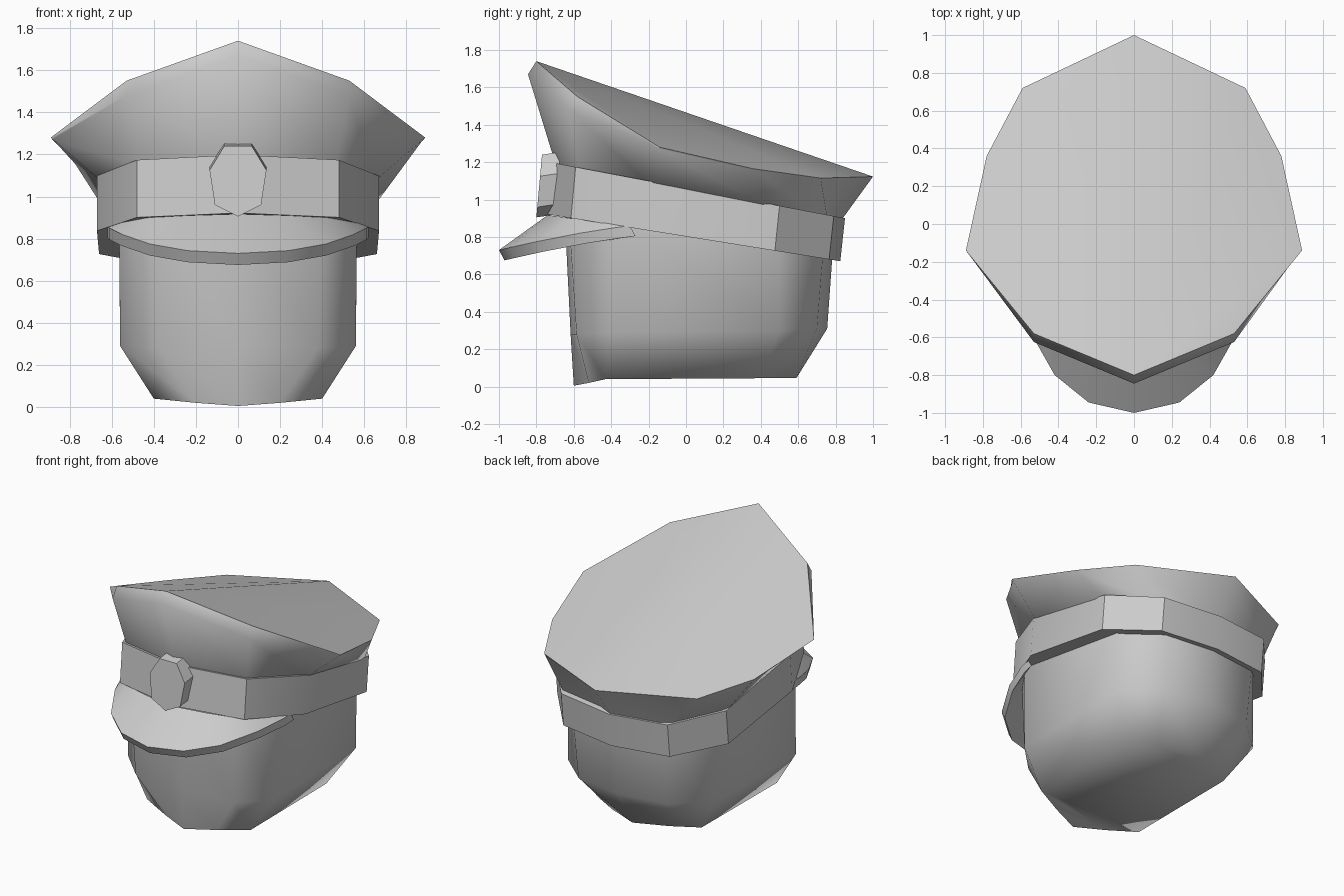
import bpy
import math
from mathutils import Vector

cube = bpy.data.objects.get("Cube")
if cube:
    bpy.data.objects.remove(cube, do_unlink=True)

grey = bpy.data.materials.new("plain grey")
grey.use_nodes = True
colour = (0.6, 0.6, 0.6, 1)
grey.diffuse_color = colour
grey.node_tree.nodes["Principled BSDF"].inputs["Base Color"].default_value = colour


def mirrored(half):
    """Close a half outline, listed from back centre to front centre, across x."""
    points = [Vector(p) for p in half]
    return points + [Vector((-p.x, p.y, p.z)) for p in points[-2:0:-1]]


def make_object(name, verts, faces, smooth_angle):
    mesh = bpy.data.meshes.new(name)
    mesh.from_pydata([tuple(v) for v in verts], [], faces)
    mesh.materials.append(grey)
    obj = bpy.data.objects.new(name, mesh)
    bpy.context.collection.objects.link(obj)
    bpy.ops.object.select_all(action="DESELECT")
    obj.select_set(True)
    bpy.context.view_layer.objects.active = obj
    bpy.ops.object.mode_set(mode="EDIT")
    bpy.ops.mesh.select_all(action="SELECT")
    bpy.ops.mesh.normals_make_consistent(inside=False)
    bpy.ops.object.mode_set(mode="OBJECT")
    bpy.ops.object.shade_smooth_by_angle(angle=math.radians(smooth_angle))
    return obj


def strips(count):
    """Two faces spanning each mirrored pair, so a cap can fold on its centre line."""
    half = count // 2
    faces = [(0, 1, count - 1), (half, half + 1, half - 1)]
    faces += [(i, i + 1, count - i - 1, count - i) for i in range(1, half - 1)]
    return faces


def loft(name, rings, smooth_angle, ridged_top=False):
    """Skin a stack of equal rings, listed bottom to top, and cap both ends."""
    count = len(rings[0])
    verts = [v for ring in rings for v in ring]
    faces = []
    for level in range(len(rings) - 1):
        a, b = level * count, (level + 1) * count
        for i in range(count):
            j = (i + 1) % count
            faces.append((a + i, a + j, b + j, b + i))
    faces += strips(count)
    top = (len(rings) - 1) * count
    if ridged_top:
        half = count // 2
        faces.append(tuple(top + i for i in range(half + 1)))
        faces.append(tuple(top + i % count for i in range(half, count + 1)))
    else:
        faces += [tuple(top + i for i in f) for f in strips(count)]
    return make_object(name, verts, faces, smooth_angle)


# Head: tapered chin, jaw ring and a straight wall hidden inside the band
chin = mirrored([(0, .59, .045), (.22, .5, .045), (.4, .4, .045),
                 (.4, -.43, .04), (.2, -.52, .02), (0, -.6, .005)])
jaw = mirrored([(0, .755, .31), (.34, .7, .31), (.56, .5, .3),
                (.56, -.41, .29), (.38, -.585, .28), (0, -.617, .28)])
brow = mirrored([(0, .79, .8), (.36, .74, .8), (.565, .5, .83),
                 (.565, -.4, .92), (.4, -.63, .95), (0, -.65, .95)])
loft("head", [chin, jaw, brow], 62)

# Cap band: a tilted ten-sided ring
band_plan = [(0, .84), (.41, .78), (.66, .49), (.67, -.2), (.48, -.6), (0, -.73)]


def band_ring(height, slope, shift, scale=1):
    return mirrored([(x * scale, y * scale + shift, height - slope * y)
                     for x, y in band_plan])


loft("cap_band", [band_ring(.805, .16, -.015), band_ring(1.06, .19, .01)], 30)

# Crown: flared wall, thin front lip and a top folded along the centre
neck = band_ring(1.03, .19, .01, .96)
crown_top = mirrored([(0, 1, 1.123), (.59, .72, 1.115), (.78, .36, 1.165),
                      (.89, -.14, 1.28), (.53, -.58, 1.55), (0, -.8, 1.74)])
lip = [t.lerp(n, .04) for t, n in zip(crown_top, neck)]
for i, p in enumerate(crown_top):
    if p.y < -.5:
        lip[i] = p + Vector((0, -.045, -.07))
loft("cap_crown", [neck, lip, crown_top], 58, ridged_top=True)

# Visor: curved plate sloping down from the band
rim = mirrored([(.61, -.38, .85), (.55, -.57, .82), (.42, -.8, .775),
                (.24, -.945, .743), (0, -1, .73)])
root = mirrored([(.62, -.3, .86), (.55, -.45, .885), (.42, -.62, .9),
                 (.24, -.685, .91), (0, -.74, .917)])


def open_side(points):
    """Reorder a mirrored outline so that it runs from one tip to the other."""
    half = points[:5]
    return half + [Vector((-p.x, p.y, p.z)) for p in reversed(half[:-1])]


drop = Vector((0, .03, -.055))
rim, root = open_side(rim), open_side(root)
section = [rim, root, [p + drop for p in root], [p + drop for p in rim]]
n = len(rim)
faces = [(s * n + i, s * n + i + 1, (s + 1) % 4 * n + i + 1, (s + 1) % 4 * n + i)
         for s in range(4) for i in range(n - 1)]
faces += [tuple(s * n + end for s in range(4)) for end in (0, n - 1)]
make_object("visor", [p for row in section for p in row], faces, 35)

# Badge: seven-sided shield plate leaning with the band
shield = [(0, .905), (.11, .96), (.135, 1.125), (.065, 1.24),
          (-.065, 1.24), (-.135, 1.125), (-.11, .96)]
front = [(x, -.8 + (z - .905) * .09, z) for x, z in shield]
back = [(x, y + .1, z + .015) for x, y, z in front]
sides = len(shield)
faces = [tuple(range(sides)), tuple(range(sides, 2 * sides))]
faces += [(i, (i + 1) % sides, (i + 1) % sides + sides, i + sides) for i in range(sides)]
make_object("badge", front + back, faces, 30)
